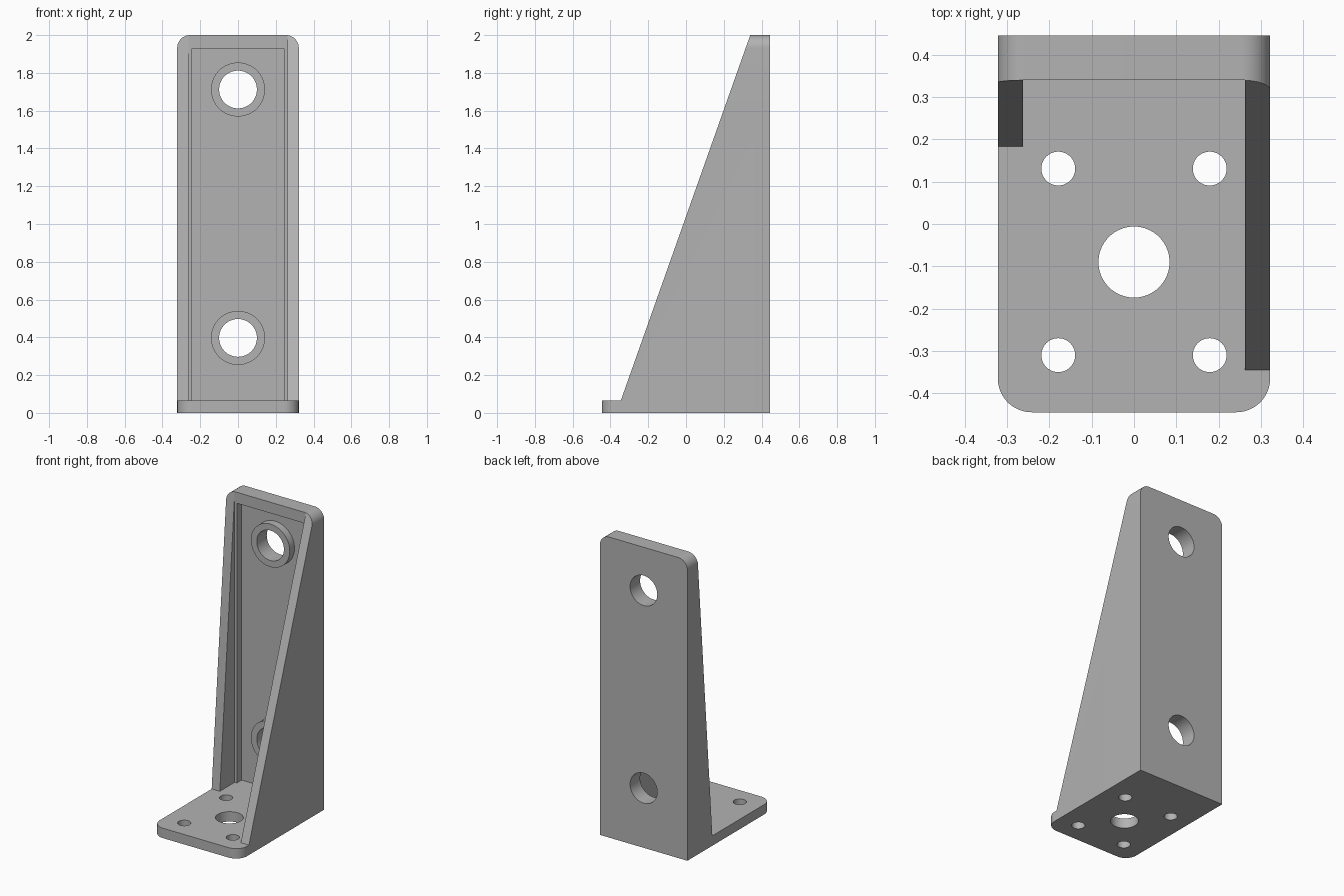
import bpy, bmesh, math
from mathutils import Vector

cube = bpy.data.objects.get("Cube")
if cube:
    bpy.data.objects.remove(cube, do_unlink=True)

grey = bpy.data.materials.new("plain grey")
grey.use_nodes = True
grey.diffuse_color = (0.45, 0.45, 0.45, 1)
grey.node_tree.nodes["Principled BSDF"].inputs["Base Color"].default_value = (0.45, 0.45, 0.45, 1)

W, D, H = 0.322, 0.445, 2.0       # half width, half depth, height
BASE = 0.066                      # base plate thickness
FRONT = 0.34                      # front face of the back plate
INNER = 0.262                     # inner face of the side gussets


def prism(name, pts, axis, lo, hi):
    """Extrude a 2D outline along an axis."""
    place = {"X": lambda a, b, d: (d, a, b),
             "Y": lambda a, b, d: (a, d, b),
             "Z": lambda a, b, d: (a, b, d)}[axis]
    bm = bmesh.new()
    face = bm.faces.new([bm.verts.new(place(a, b, lo)) for a, b in pts])
    ext = bmesh.ops.extrude_face_region(bm, geom=[face])["geom"]
    shift = Vector(place(0, 0, hi - lo))
    bmesh.ops.translate(bm, vec=shift, verts=[v for v in ext if isinstance(v, bmesh.types.BMVert)])
    bmesh.ops.recalc_face_normals(bm, faces=bm.faces)
    mesh = bpy.data.meshes.new(name)
    bm.to_mesh(mesh)
    bm.free()
    mesh.materials.append(grey)
    ob = bpy.data.objects.new(name, mesh)
    bpy.context.collection.objects.link(ob)
    return ob


def arc(cx, cy, r, start, end, n):
    return [(cx + r * math.cos(math.radians(start + (end - start) * i / n)),
             cy + r * math.sin(math.radians(start + (end - start) * i / n))) for i in range(n + 1)]


def circle(cx, cy, r, n=64):
    return arc(cx, cy, r, 0, 360, n)[:-1]


def box(a, b, c, d):
    return [(a, b), (c, b), (c, d), (a, d)]


def combine(target, tool, operation):
    mod = target.modifiers.new(tool.name, "BOOLEAN")
    mod.operation, mod.solver, mod.object = operation, "EXACT", tool
    bpy.context.view_layer.objects.active = target
    bpy.ops.object.modifier_apply(modifier=mod.name)
    bpy.data.objects.remove(tool, do_unlink=True)


# Body: rounded plan shape crossed with the rounded front outline
R = 0.08
plan = [(W, D), (-W, D)] + arc(-W + R, -D + R, R, 180, 270, 12) + arc(W - R, -D + R, R, 270, 360, 12)
body = prism("mounting_bracket", plan, "Z", 0, H + 0.5)
R = 0.068
outline = [(-W - 0.1, -0.1), (W + 0.1, -0.1), (W + 0.1, H - R - 0.3), (W, H - R - 0.3)]
outline += arc(W - R, H - R, R, 0, 90, 12) + arc(-W + R, H - R, R, 90, 180, 12)
outline += [(-W, H - R - 0.3), (-W - 0.1, H - R - 0.3)]
combine(body, prism("front_outline", outline, "Y", -1, 1), "INTERSECT")

# Sloping gussets: deep on the left side, shallow on the right
for name, foot, lo, hi in (("left_slope", -0.345, 0, 1), ("right_slope", 0.183, -1, 0)):
    side = [(-1, BASE), (foot, BASE), (FRONT, H), (FRONT, H + 1), (-1, H + 1)]
    combine(body, prism(name, side, "X", lo, hi), "DIFFERENCE")

# Open channel between the gussets, and the recess in the back plate
combine(body, prism("channel", box(-INNER, BASE, INNER, H + 1), "Y", -1, FRONT), "DIFFERENCE")
combine(body, prism("recess", box(-0.246, BASE, 0.246, 1.927), "Y", -1, 0.39), "DIFFERENCE")

# Raised bosses with through holes in the back plate
for z in (0.397, 1.712):
    combine(body, prism("boss", circle(0, z, 0.143), "Y", FRONT, 0.42), "UNION")
    combine(body, prism("bolt_hole", circle(0, z, 0.1), "Y", 0, 1), "DIFFERENCE")

# Holes in the base plate
holes = [(0, -0.09, 0.084)] + [(x, y, 0.04) for x in (-0.179, 0.179) for y in (-0.31, 0.131)]
for x, y, r in holes:
    combine(body, prism("base_hole", circle(x, y, r), "Z", -0.1, 0.2), "DIFFERENCE")

# Smooth the curved walls, keep the edges crisp
bpy.ops.object.select_all(action="DESELECT")
body.select_set(True)
bpy.context.view_layer.objects.active = body
bpy.ops.object.shade_smooth_by_angle(angle=math.radians(30))
